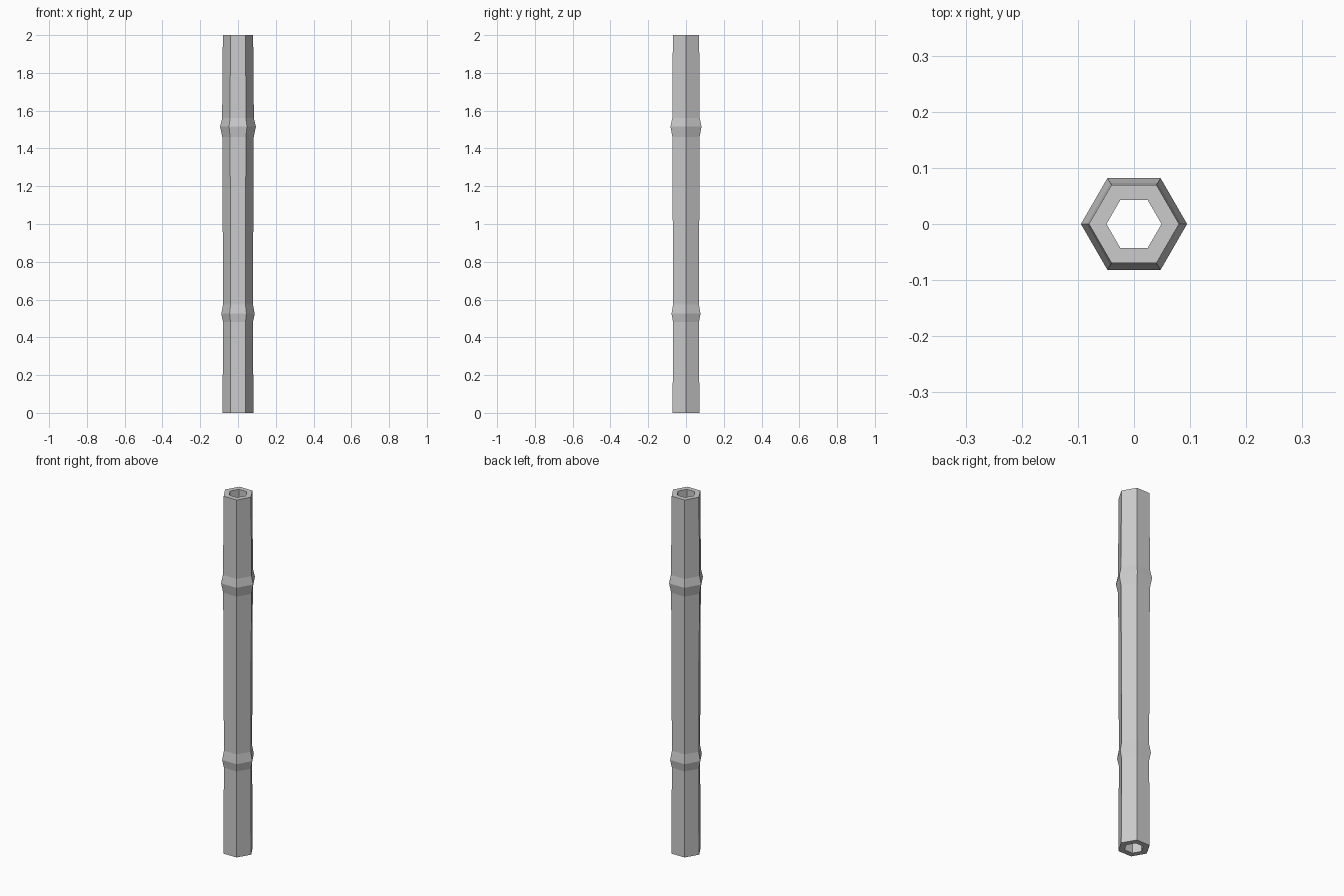
import bpy, bmesh
from math import cos, sin, tau

if "Cube" in bpy.data.objects:
    bpy.data.objects.remove(bpy.data.objects["Cube"])

SIDES = 6
# closed (radius, z) profile: outer wall with two swollen nodes, then the bore
PROFILE = [(0.082, 0.0), (0.079, 0.48), (0.0885, 0.525), (0.079, 0.575),
           (0.083, 1.46), (0.0946, 1.515), (0.084, 1.56), (0.0802, 2.0),
           (0.049, 2.0), (0.049, 0.0)]


def lathe(name, profile, sides):
    bm = bmesh.new()
    rings = [[bm.verts.new((r * cos(tau * i / sides), r * sin(tau * i / sides), z))
              for i in range(sides)] for r, z in profile]
    for a, b in zip(rings, rings[1:] + rings[:1]):
        for i in range(sides):
            j = (i + 1) % sides
            bm.faces.new((a[i], a[j], b[j], b[i]))
    bmesh.ops.recalc_face_normals(bm, faces=bm.faces)
    mesh = bpy.data.meshes.new(name)
    bm.to_mesh(mesh)
    bm.free()
    obj = bpy.data.objects.new(name, mesh)
    bpy.context.collection.objects.link(obj)
    return obj


# hollow six-sided cane
lathe("bamboo_pole", PROFILE, SIDES)
